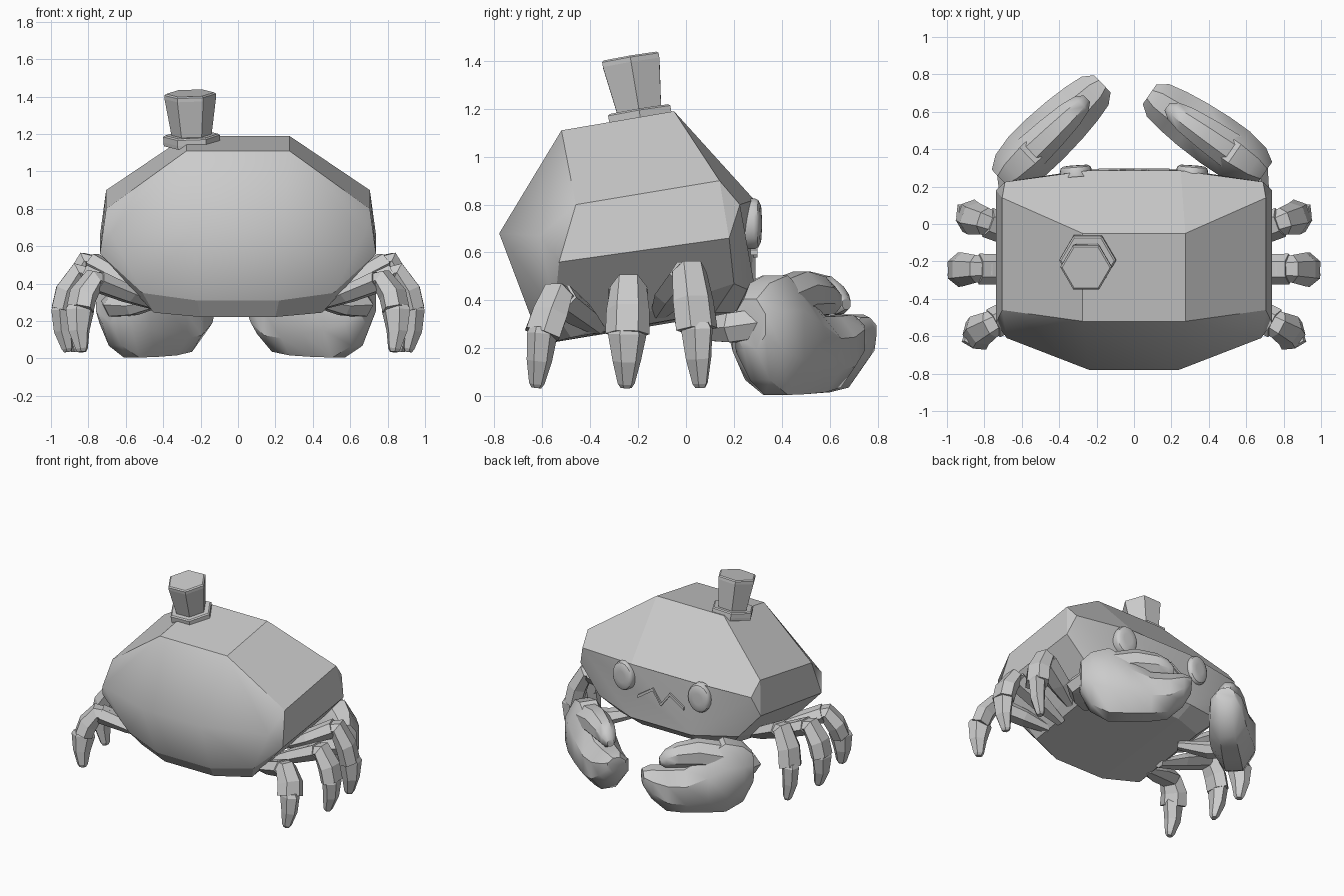
import bpy, bmesh
from math import cos, sin, pi, radians
from mathutils import Vector as V, Matrix

if "Cube" in bpy.data.objects:
    bpy.data.objects.remove(bpy.data.objects["Cube"])


def finish(bm, name, smooth=None):
    bmesh.ops.recalc_face_normals(bm, faces=bm.faces)
    me = bpy.data.meshes.new(name)
    bm.to_mesh(me)
    bm.free()
    ob = bpy.data.objects.new(name, me)
    bpy.context.collection.objects.link(ob)
    if smooth:
        bpy.ops.object.select_all(action='DESELECT')
        ob.select_set(True)
        bpy.context.view_layer.objects.active = ob
        bpy.ops.object.shade_smooth_by_angle(angle=radians(smooth))
    return ob


def loft(name, rings, n=6, phase=0.0, smooth=None):
    """Skin rings given as (centre, half side vector, half up vector)."""
    bm = bmesh.new()
    loops = []
    for c, s, u in rings:
        loops.append([bm.verts.new(c + s * cos(phase + 2 * pi * k / n) + u * sin(phase + 2 * pi * k / n))
                      for k in range(n)])
    for a, b in zip(loops, loops[1:]):
        for k in range(n):
            bm.faces.new((a[k], a[(k + 1) % n], b[(k + 1) % n], b[k]))
    bm.faces.new(loops[0])
    bm.faces.new(loops[-1])
    return finish(bm, name, smooth)


def limb(name, path, smooth=None):
    """Six-sided limb along (point, half width, half depth)."""
    pts = [V(p[0]) for p in path]
    out = (pts[-1] - pts[0]) * V((1, 1, 0))
    side = V((0, 0, 1)).cross(out).normalized()
    rings = []
    for i, (p, w, d) in enumerate(path):
        t = (pts[min(i + 1, len(pts) - 1)] - pts[max(i - 1, 0)]).normalized()
        up = t.cross(side).normalized()
        rings.append((V(p), up.cross(t).normalized() * w, up * d))
    return loft(name, rings, 6, 0.0, smooth)


# Shell: faceted hull with a smooth rear bulge
half = [(.275, -.52, 1.11), (.275, -.05, 1.19), (.705, -.46, .80), (.705, .14, .90),
        (.738, -.53, .56), (.738, .18, .66), (.25, .285, .82), (.69, .225, .80),
        (.24, -.78, .68), (.68, -.61, .67), (.22, -.64, .31), (.51, -.55, .35),
        (.20, -.57, .222), (.45, -.48, .245), (.55, -.43, .36), (.57, .20, .47),
        (.25, .292, .43), (.22, .20, .35), (.45, .12, .35)]
bm = bmesh.new()
for x, y, z in half:
    bm.verts.new((x, y, z))
    bm.verts.new((-x, y, z))
bmesh.ops.convex_hull(bm, input=bm.verts)
bmesh.ops.dissolve_limit(bm, angle_limit=radians(3), verts=bm.verts, edges=bm.edges)
front = [e for e in bm.edges if all(v.co.y > -.1 for v in e.verts)]
bmesh.ops.dissolve_limit(bm, angle_limit=radians(9), verts=[], edges=front)
bm.normal_update()
for f in bm.faces:
    f.smooth = (f.normal.y < -.3 and f.normal.z > -.6 and f.calc_center_median().z > .3) or f.normal.y > .85
finish(bm, "shell")

# Hat: tilted six-sided brim and flared crown
tilt = Matrix.Rotation(radians(9.5), 3, 'X') @ Matrix.Rotation(radians(-2), 3, 'Y')


def hat_part(name, profile):
    loft(name, [(V((-.247, -.19, 1.16)) + tilt @ V((0, 0, h)), tilt @ V((r, 0, 0)), tilt @ V((0, r, 0)))
                for r, h in profile])


hat_part("hat_brim", [(.15, -.02), (.152, 0), (.152, .03), (.142, .037)])
hat_part("hat_crown", [(.105, .02), (.138, .235), (.138, .255), (.128, .262)])

# Eyes: low rounded discs on the face
for sx, label in ((-1, "left"), (1, "right")):
    nrm = V((sx * .08, 1, 0)).normalized()
    tan = V((1, -sx * .08, 0)).normalized()
    loft(label + "_eye", [(V((sx * .31, .272, .72)) + nrm * d, tan * .085 * r, V((0, 0, .105 * r)))
                          for r, d in ((1, -.02), (1, .018), (.93, .031), (.75, .04), (.4, .042))],
         20, 0, 35)

# Mouth: thin zigzag strip
bm = bmesh.new()
zig = [(-.19, .61), (-.075, .685), (0, .59), (.065, .685), (.19, .60)]
rows = [[bm.verts.new((x, y, z + dz)) for y, dz in ((.27, -.011), (.298, -.011), (.298, .011), (.27, .011))]
        for x, z in zig]
for a, b in zip(rows, rows[1:]):
    for k in range(4):
        bm.faces.new((a[k], a[(k + 1) % 4], b[(k + 1) % 4], b[k]))
bm.faces.new(rows[0])
bm.faces.new(rows[-1])
finish(bm, "mouth")

# Walking legs: root, knee, ankle, toe for each of three pairs
legs = {"front": ((.46, -.11, .345), (.80, .015, .52), (.885, .045, .28), (.87, .06, .035)),
        "middle": ((.43, -.25, .28), (.85, -.24, .46), (.94, -.245, .26), (.91, -.25, .035)),
        "rear": ((.43, -.37, .28), (.77, -.54, .42), (.845, -.60, .26), (.835, -.625, .035))}
for sx, label in ((-1, "left"), (1, "right")):
    for where, pts in legs.items():
        root, knee, ankle, toe = [V((p[0] * sx, p[1], p[2])) for p in pts]
        out = V((sx, 0, 0))
        limb(f"{label}_{where}_thigh", [(root, .04, .025), (root.lerp(knee, .45), .082, .05),
                                        (root.lerp(knee, .95), .082, .062)])
        limb(f"{label}_{where}_shin", [(root.lerp(knee, .8) + V((0, 0, .015)), .06, .045),
                                       (knee, .075, .064), (knee.lerp(ankle, .5) + out * .02, .09, .07),
                                       (ankle, .092, .066)])
        limb(f"{label}_{where}_foot", [(ankle + V((0, 0, .03)), .066, .05),
                                       (ankle, .082, .06),
                                       (ankle.lerp(toe, .5) + out * .01, .06, .052),
                                       (toe.lerp(ankle, .08), .036, .032), (toe, .024, .02)])

# Claws: palm with lower finger, separate upper finger, and arm
palm = [(-.03, .30, .11, .08), (.04, .27, .21, .125), (.16, .255, .26, .148), (.29, .215, .215, .15),
        (.44, .175, .165, .142), (.56, .185, .155, .128), (.66, .235, .11, .108), (.715, .275, .055, .065)]
finger = [(.18, .39, .10, .10), (.34, .425, .10, .09), (.48, .42, .082, .075), (.56, .40, .06, .055),
          (.60, .385, .025, .025)]
for label, base, d in (("left", (-.685, .255, 0), (.72, .69, 0)), ("right", (.67, .285, 0), (-.82, .57, 0))):
    base, d = V(base), V(d).normalized()
    side = V((-d.y, d.x, 0))
    for part, rows in (("claw_palm", palm), ("claw_finger", finger)):
        loft(f"{label}_{part}", [(base + d * u + V((0, 0, z)), side * w * 1.05, V((0, 0, h * 1.04)))
                                 for u, z, h, w in rows], 8, pi / 8, 40)
    sx = 1 if base.x > 0 else -1
    limb(f"{label}_arm", [(V((.40 * sx, -.02, .31)), .035, .03), (V((.56 * sx, .10, .28)), .065, .055),
                          (V((.65 * sx, .19, .285)), .08, .07), (base + d * .03 + V((0, 0, .30)), .07, .07)])
